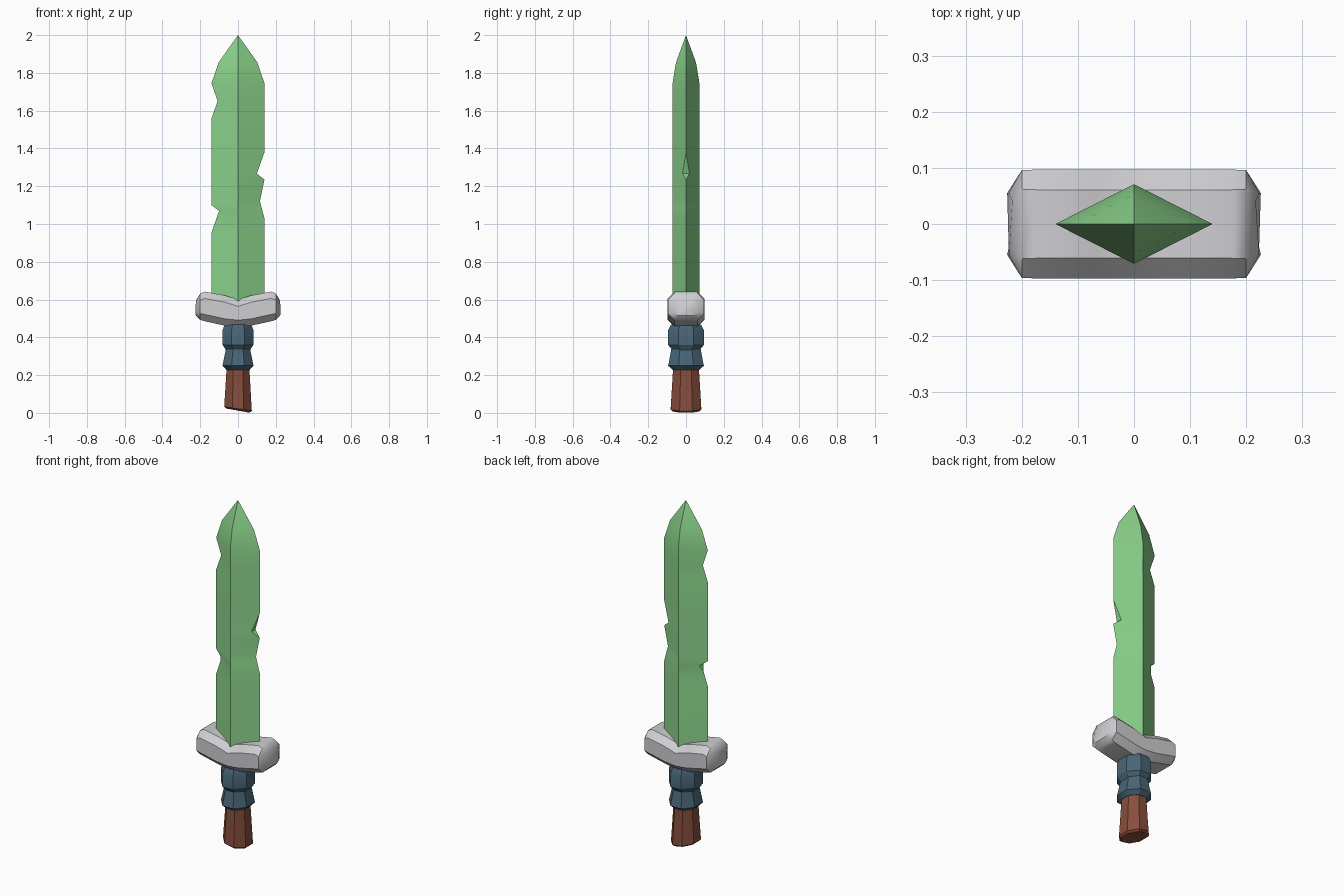
import bpy, bmesh, math

cube = bpy.data.objects.get("Cube")
if cube:
    bpy.data.objects.remove(cube, do_unlink=True)


def material(name, rgb):
    mat = bpy.data.materials.new(name)
    mat.use_nodes = True
    mat.diffuse_color = (*rgb, 1)
    mat.node_tree.nodes["Principled BSDF"].inputs["Base Color"].default_value = (*rgb, 1)
    return mat


green = material("leaf green", (0.26, 0.65, 0.26))
grey = material("pale grey", (0.62, 0.62, 0.64))
blue = material("slate blue", (0.066, 0.13, 0.185))
rust = material("rust brown", (0.24, 0.075, 0.046))


def loft(name, rings, mat, angle=30):
    """Skin a list of equal-length rings and cap both ends."""
    bm = bmesh.new()
    loops = [[bm.verts.new(p) for p in ring] for ring in rings]
    n = len(rings[0])
    for a, b in zip(loops, loops[1:]):
        for i in range(n):
            j = (i + 1) % n
            bm.faces.new((a[i], a[j], b[j], b[i]))
    bm.faces.new(loops[0])
    bm.faces.new(loops[-1])
    bmesh.ops.remove_doubles(bm, verts=bm.verts, dist=0.0005)
    bmesh.ops.recalc_face_normals(bm, faces=bm.faces)
    mesh = bpy.data.meshes.new(name)
    bm.to_mesh(mesh)
    bm.free()
    mesh.materials.append(mat)
    obj = bpy.data.objects.new(name, mesh)
    bpy.context.collection.objects.link(obj)
    bpy.ops.object.select_all(action='DESELECT')
    obj.select_set(True)
    bpy.context.view_layer.objects.active = obj
    bpy.ops.object.shade_smooth_by_angle(angle=math.radians(angle))
    return obj


def interp(profile, z):
    for (z0, v0), (z1, v1) in zip(profile, profile[1:]):
        if z0 <= z <= z1:
            return v0 + (v1 - v0) * (z - z0) / (z1 - z0)
    return profile[-1][1]


# Blade: diamond section with chipped edges, given as (height, half width)
left_edge = [(0.56, 0.14), (0.955, 0.14), (1.07, 0.10), (1.10, 0.14), (1.56, 0.14),
             (1.65, 0.108), (1.745, 0.14), (1.855, 0.103), (2.0, 0)]
right_edge = [(0.56, 0.14), (1.03, 0.14), (1.12, 0.116), (1.235, 0.14), (1.267, 0.10),
              (1.38, 0.14), (1.745, 0.14), (1.855, 0.103), (2.0, 0)]
ridge = [(0.56, 0.071), (1.745, 0.071), (1.855, 0.053), (2.0, 0)]
rings = []
for z in sorted({p[0] for p in left_edge + right_edge}):
    l, r, d = (interp(p, z) for p in (left_edge, right_edge, ridge))
    # the deepest chips expose a narrow cut face
    wl = 0.018 if z == 1.07 else 0
    wr = 0.018 if z == 1.267 else 0
    rings.append([(-l, wl, z), (-l, -wl, z), (0, -d, z), (r, -wr, z), (r, wr, z), (0, d, z)])
loft("blade", rings, green)

# Guard: chamfered bar with raised ends, (x, half depth, bottom, top, chamfer)
half = [(0, 0.097, 0.455, 0.60, 0.036), (0.07, 0.097, 0.462, 0.622, 0.036),
        (0.175, 0.097, 0.485, 0.642, 0.036), (0.2, 0.096, 0.492, 0.632, 0.034),
        (0.223, 0.055, 0.515, 0.605, 0.014)]
stations = [(-x, *rest) for x, *rest in reversed(half[1:])] + half
rings = []
for x, y, lo, hi, c in stations:
    # lean the end faces outward at the bottom
    lean = 0.006 if x > 0.21 else -0.006 if x < -0.21 else 0
    rings.append([(x - lean, -y + c, hi), (x - lean, y - c, hi), (x, y, hi - c), (x + lean / 2, y, lo + c),
                  (x, y - c, lo), (x, -y + c, lo), (x + lean / 2, -y, lo + c), (x, -y, hi - c)])
loft("guard", rings, grey, 40)


def octagon(rx, ry, z, slope=0):
    """Eight-sided ring with flats facing the axes; rx and ry reach the flats."""
    k = 1 / math.cos(math.pi / 8)
    angles = [math.pi / 8 + i * math.pi / 4 for i in range(8)]
    return [(rx * k * math.cos(a), ry * k * math.sin(a), z - slope * math.cos(a)) for a in angles]


# Wrapped collars on the grip, (half width, half depth, height)
collars = {
    "upper_collar": [(0.062, 0.07, 0.325), (0.066, 0.075, 0.337), (0.082, 0.095, 0.36),
                     (0.082, 0.095, 0.437), (0.07, 0.08, 0.468)],
    "lower_collar": [(0.062, 0.07, 0.228), (0.082, 0.095, 0.25), (0.078, 0.09, 0.27),
                     (0.064, 0.078, 0.338)],
}
for name, profile in collars.items():
    loft(name, [octagon(*p) for p in profile], blue)

# Grip: flares toward a slanted end
loft("grip", [octagon(0.062, 0.069, 0.012, 0.012), octagon(0.073, 0.081, 0.022, 0.012),
              octagon(0.06, 0.068, 0.24), octagon(0.055, 0.06, 0.47)], rust)
